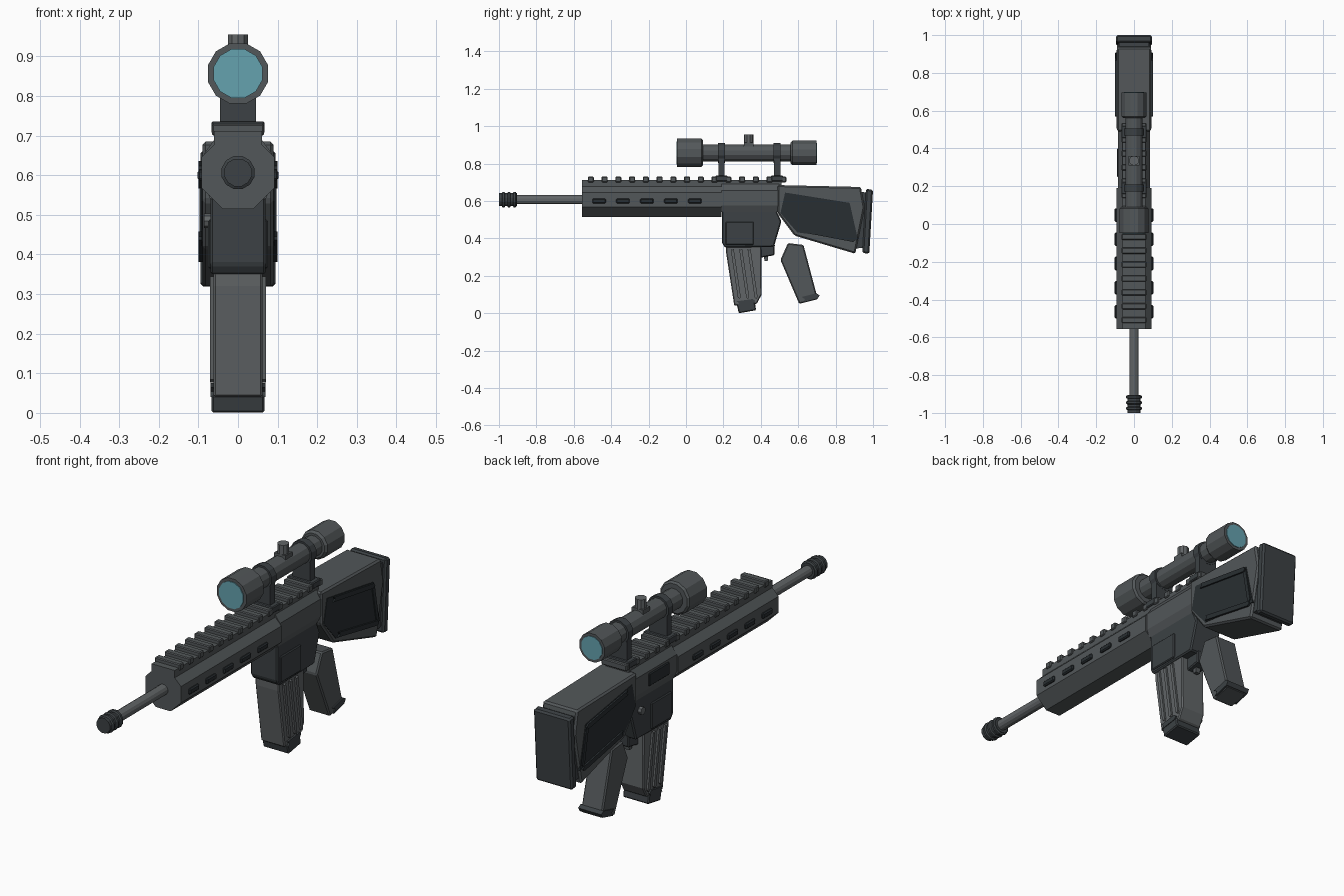
import bpy, bmesh, math
from mathutils import Vector

if "Cube" in bpy.data.objects:
    bpy.data.objects.remove(bpy.data.objects["Cube"])


def material(name, rgb):
    m = bpy.data.materials.new(name)
    m.diffuse_color = (*rgb, 1)
    m.use_nodes = True
    m.node_tree.nodes["Principled BSDF"].inputs["Base Color"].default_value = m.diffuse_color
    return m


MID = material("mid_grey", (0.085, 0.095, 0.10))
LIGHT = material("light_grey", (0.12, 0.13, 0.135))
DARK = material("dark_grey", (0.045, 0.053, 0.058))
BLACK = material("near_black", (0.022, 0.028, 0.032))
GLASS = material("glass", (0.13, 0.36, 0.43))


def finish(name, bm, mat, bevel=0):
    bmesh.ops.recalc_face_normals(bm, faces=bm.faces)
    me = bpy.data.meshes.new(name)
    bm.to_mesh(me)
    bm.free()
    me.materials.append(mat)
    ob = bpy.data.objects.new(name, me)
    bpy.context.collection.objects.link(ob)
    if bevel:
        mod = ob.modifiers.new("bevel", 'BEVEL')
        mod.width, mod.segments = bevel, 1
    return ob


def prism(name, pts, a, b, mat, axis='x', bevel=0):
    """Extrude a (y,z) profile along x, or an (x,z) profile along y."""
    bm = bmesh.new()
    place = (lambda p, t: (t, p[0], p[1])) if axis == 'x' else (lambda p, t: (p[0], t, p[1]))
    face = bm.faces.new([bm.verts.new(place(p, a)) for p in pts])
    new = bmesh.ops.extrude_face_region(bm, geom=[face])["geom"]
    vec = Vector(place((0, 0), b - a))
    bmesh.ops.translate(bm, verts=[v for v in new if isinstance(v, bmesh.types.BMVert)], vec=vec)
    return finish(name, bm, mat, bevel)


def box(name, x, y, z, mat, bevel=0):
    return prism(name, [(y[0], z[0]), (y[1], z[0]), (y[1], z[1]), (y[0], z[1])],
                 x[0], x[1], mat, bevel=bevel)


def turned(name, stations, z, mat, sides=12, phase=0.5):
    """Loft rings of (y, radius) around a lengthwise axis at height z."""
    bm = bmesh.new()
    rings = []
    for y, r in stations:
        ang = [2 * math.pi * (i + phase) / sides for i in range(sides)]
        rings.append([bm.verts.new((r * math.cos(t), y, z + r * math.sin(t))) for t in ang])
    for p, q in zip(rings, rings[1:]):
        for i in range(sides):
            j = (i + 1) % sides
            bm.faces.new((p[i], p[j], q[j], q[i]))
    bm.faces.new(rings[0])
    bm.faces.new(rings[-1])
    return finish(name, bm, mat)


def ridge(name, p, q, thick, a, b, mat):
    """Raised strip from p to q in the (y,z) plane."""
    p, q = Vector(p), Vector(q)
    d = (q - p).normalized() * thick / 2
    n = Vector((-d.y, d.x))
    return prism(name, [p + n, p + d, p - n, q - n, q + d, q + n], a, b, mat)


# Barrel and ringed muzzle
AXIS = 0.607
turned("barrel", [(-0.93, 0.025), (-0.54, 0.025)], AXIS, LIGHT)
st = [(-1.0, 0.036)]
for y in (-0.985, -0.955, -0.925):
    st += [(y, 0.036), (y + 0.004, 0.043), (y + 0.014, 0.043), (y + 0.018, 0.036)]
turned("muzzle", st + [(-0.904, 0.036)], AXIS, DARK)

# Octagonal handguard with side slots
turned("handguard", [(-0.555, 0.1), (0.19, 0.1)], AXIS, MID, 8)
for s in (-1, 1):
    for i in range(5):
        c = -0.465 + i * 0.128
        box("handguard_slot", (s * 0.085, s * 0.102), (c - 0.036, c + 0.036),
            (0.587, 0.613), BLACK, 0.005)

# Top rail
box("rail_base", (-0.06, 0.06), (-0.555, 0.51), (0.675, 0.712), MID)
for i in range(15):
    y = -0.525 + i * 0.0735
    box("rail_tooth", (-0.066, 0.066), (y, y + 0.032), (0.70, 0.73), MID, 0.004)

# Receiver
prism("upper_receiver", [(-0.06, 0.69), (0.06, 0.69), (0.085, 0.655), (0.085, 0.575),
                         (0.07, 0.54), (-0.07, 0.54), (-0.085, 0.575), (-0.085, 0.655)],
      0.19, 0.497, MID, 'y')
prism("lower_receiver", [(0.192, 0.57), (0.192, 0.375), (0.21, 0.35), (0.47, 0.355),
                         (0.51, 0.49), (0.475, 0.57)], -0.07, 0.07, DARK, bevel=0.006)
for s in (-1, 1):
    box("receiver_panel", (s * 0.06, s * 0.076), (0.212, 0.362), (0.365, 0.488), DARK, 0.004)
box("ejection_port", (-0.091, -0.07), (0.25, 0.40), (0.585, 0.645), BLACK, 0.004)
prism("release_button", [(0.44 + 0.018 * math.cos(t * math.pi / 4),
                          0.485 + 0.018 * math.sin(t * math.pi / 4)) for t in range(8)],
      -0.086, -0.06, LIGHT)

# Trigger
prism("trigger_block", [(0.395, 0.37), (0.475, 0.37), (0.472, 0.31), (0.395, 0.296)],
      -0.032, 0.032, DARK, bevel=0.005)
prism("trigger", [(0.415, 0.31), (0.44, 0.31), (0.437, 0.28), (0.42, 0.28)], -0.012, 0.012, MID)

# Magazine with side ribs and floor plate
prism("magazine", [(0.213, 0.37), (0.215, 0.32), (0.258, 0.04), (0.378, 0.05), (0.405, 0.10),
                   (0.402, 0.37)], -0.062, 0.062, LIGHT, bevel=0.005)
for s in (-1, 1):
    for i in range(3):
        y = 0.247 + i * 0.045
        ridge("magazine_rib", (y, 0.345), (y + 0.038, 0.085), 0.016, s * 0.055, s * 0.071, LIGHT)
    ridge("magazine_lip", (0.272, 0.052), (0.358, 0.064), 0.024, s * 0.05, s * 0.07, DARK)
prism("magazine_floor", [(0.272, 0.045), (0.282, 0.0), (0.375, 0.016), (0.368, 0.06)],
      -0.067, 0.067, DARK, bevel=0.005)

# Pistol grip
prism("grip", [(0.545, 0.375), (0.628, 0.365), (0.705, 0.075), (0.605, 0.05), (0.505, 0.285)],
      -0.055, 0.055, MID, bevel=0.006)
ridge("grip_cap", (0.622, 0.072), (0.70, 0.092), 0.03, -0.06, 0.06, DARK)

# Stock with side panels, ridges and butt pad
prism("stock", [(0.49, 0.685), (0.935, 0.675), (0.955, 0.565), (0.905, 0.318), (0.58, 0.415),
                (0.49, 0.535)], -0.09, 0.09, MID, bevel=0.008)
for s in (-1, 1):
    prism("stock_panel", [(0.53, 0.645), (0.875, 0.59), (0.92, 0.39), (0.595, 0.432),
                          (0.505, 0.535)], s * 0.08, s * 0.0925, BLACK)
    ridge("stock_upper_ridge", (0.57, 0.625), (0.865, 0.578), 0.022, s * 0.08, s * 0.1, BLACK)
    ridge("stock_lower_ridge", (0.605, 0.447), (0.895, 0.392), 0.022, s * 0.08, s * 0.1, BLACK)
    ridge("stock_rear_ridge", (0.868, 0.572), (0.898, 0.41), 0.018, s * 0.08, s * 0.097, BLACK)
prism("butt_neck", [(0.92, 0.65), (0.97, 0.645), (0.95, 0.35), (0.90, 0.345)],
      -0.08, 0.08, DARK)
prism("butt_pad", [(0.962, 0.665), (1.0, 0.66), (0.98, 0.318), (0.943, 0.322)],
      -0.095, 0.095, DARK, bevel=0.008)

# Telescopic sight
SIGHT = 0.857
turned("sight_tube", [(0.05, 0.047), (0.60, 0.047)], SIGHT, MID)
turned("front_bell", [(-0.047, 0.079), (0.082, 0.079), (0.09, 0.07)], SIGHT, MID)
turned("rear_bell", [(0.56, 0.058), (0.57, 0.068), (0.697, 0.068)], SIGHT, MID)
turned("front_lens", [(-0.051, 0.064), (-0.03, 0.064)], SIGHT, GLASS)
turned("rear_lens", [(0.68, 0.055), (0.70, 0.055)], SIGHT, GLASS)
prism("sight_knob_foot", [(0.305, 0.84), (0.365, 0.84), (0.36, 0.912), (0.31, 0.912)],
      -0.03, 0.03, MID)
bm = bmesh.new()
bmesh.ops.create_cone(bm, cap_ends=True, segments=10, radius1=0.026, radius2=0.026, depth=0.1)
bmesh.ops.translate(bm, verts=bm.verts, vec=(0, 0.335, 0.905))
finish("sight_knob", bm, LIGHT)
for y in (0.19, 0.487):
    turned("sight_ring", [(y - 0.018, 0.056), (y + 0.018, 0.056)], SIGHT, DARK)
    box("sight_post", (-0.046, 0.046), (y - 0.017, y + 0.017), (0.72, 0.835), DARK)
    box("sight_foot", (-0.067, 0.067), (y - 0.032, y + 0.032), (0.705, 0.736), DARK, 0.004)
